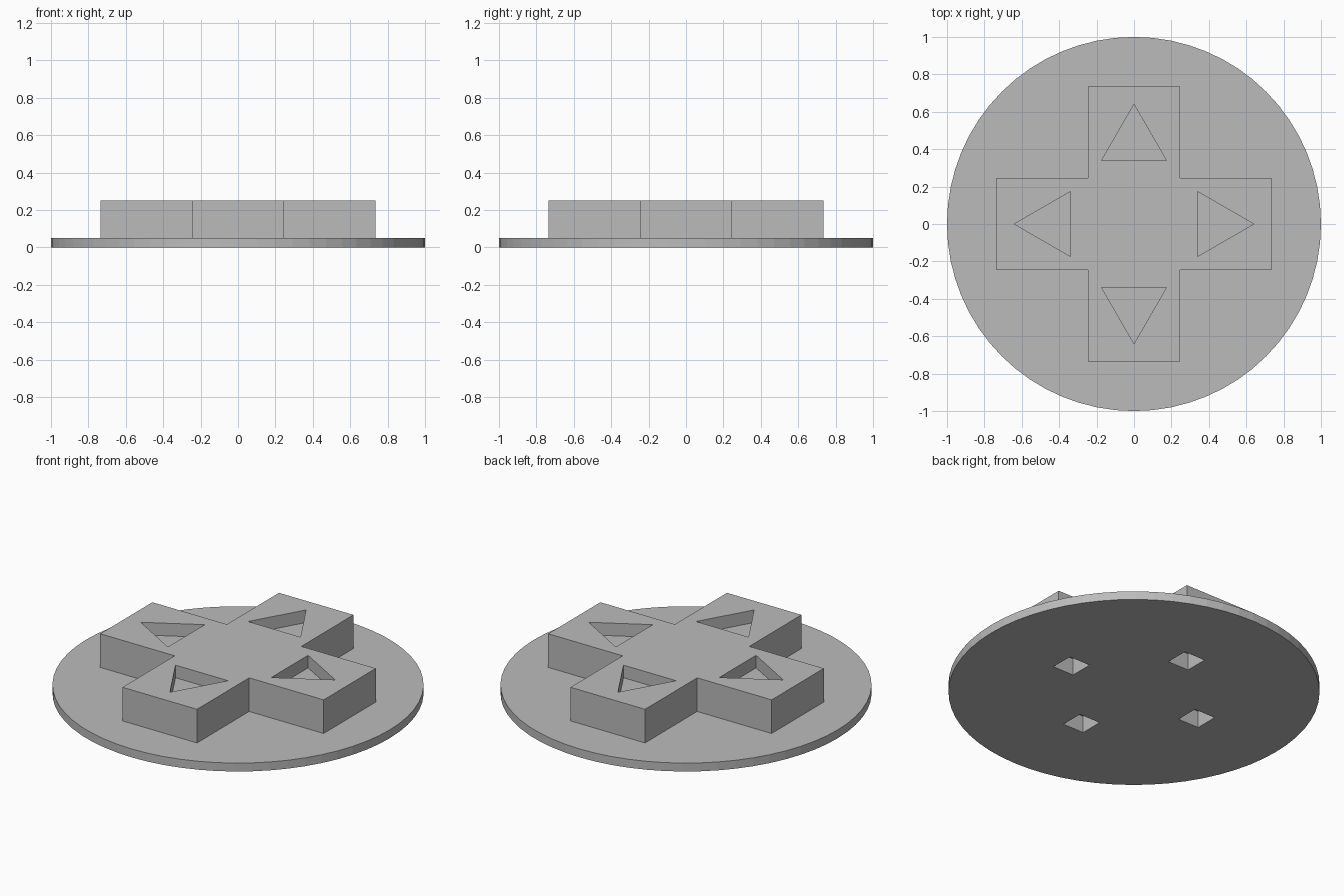
import bpy, bmesh, math

if "Cube" in bpy.data.objects:
    bpy.data.objects.remove(bpy.data.objects["Cube"])

grey = bpy.data.materials.new("plain_grey")
grey.diffuse_color = (0.5, 0.5, 0.5, 1)
grey.use_nodes = True
grey.node_tree.nodes["Principled BSDF"].inputs["Base Color"].default_value = grey.diffuse_color


def prism(name, points, z0, z1):
    """Extrude a flat outline from z0 to z1."""
    bm = bmesh.new()
    face = bm.faces.new([bm.verts.new((x, y, z0)) for x, y in points])
    new = bmesh.ops.extrude_face_region(bm, geom=[face])["geom"]
    for v in new:
        if isinstance(v, bmesh.types.BMVert):
            v.co.z = z1
    bmesh.ops.recalc_face_normals(bm, faces=bm.faces)
    mesh = bpy.data.meshes.new(name)
    bm.to_mesh(mesh)
    bm.free()
    mesh.materials.append(grey)
    obj = bpy.data.objects.new(name, mesh)
    bpy.context.collection.objects.link(obj)
    return obj


def turn(points, quarter):
    c, s = [(1, 0), (0, 1), (-1, 0), (0, -1)][quarter]
    return [(x * c - y * s, x * s + y * c) for x, y in points]


def cut(obj, cutter):
    mod = obj.modifiers.new("cut", "BOOLEAN")
    mod.operation = "DIFFERENCE"
    mod.solver = "EXACT"
    mod.object = cutter
    bpy.context.view_layer.objects.active = obj
    bpy.ops.object.modifier_apply(modifier=mod.name)


# Round base plate
N = 64
circle = [(math.cos(2 * math.pi * i / N), math.sin(2 * math.pi * i / N)) for i in range(N)]
base = prism("base_disc", circle, 0, 0.05)

# Plus-shaped direction pad
W, L = 0.245, 0.735
corner = [(L, -W), (L, W), (W, W)]
outline = [p for q in range(4) for p in turn(corner, q)]
pad = prism("direction_pad", outline, 0.05, 0.25)

# Arrow recesses on top, square sockets underneath
arrow = [(0.64, 0), (0.34, 0.173), (0.34, -0.173)]
h = 0.069
square = [(0.44 - h, -h), (0.44 + h, -h), (0.44 + h, h), (0.44 - h, h)]
for q in range(4):
    a = prism("arrow_cutter", turn(arrow, q), 0.175, 0.35)
    s = prism("socket_cutter", turn(square, q), -0.1, 0.1)
    cut(pad, a)
    cut(pad, s)
    cut(base, s)
    for c in (a, s):
        bpy.data.objects.remove(c)
